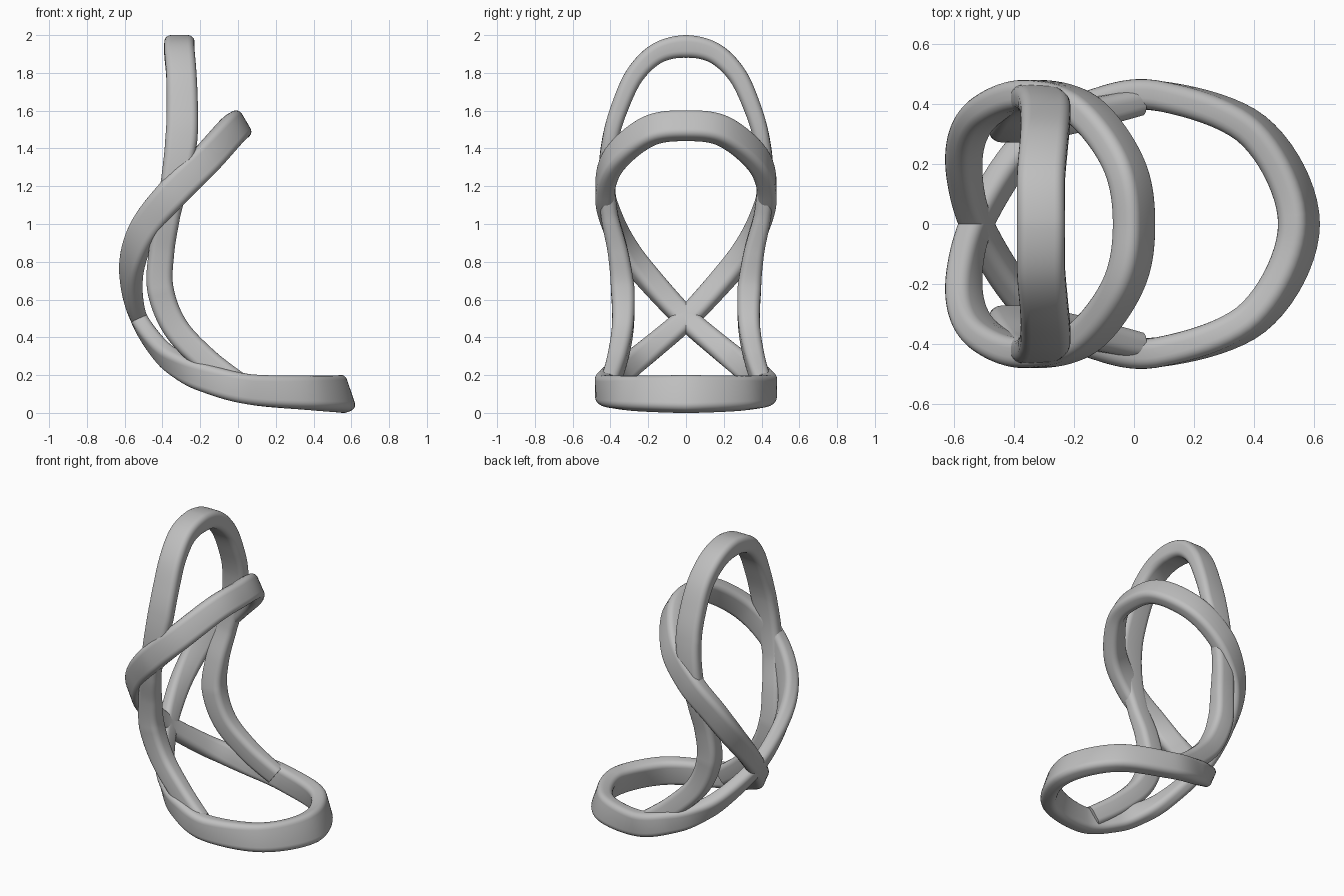
import bpy, bmesh, math
from mathutils import Vector

default = bpy.data.objects.get("Cube")
if default:
    bpy.data.objects.remove(default)

# One plain grey for the whole sculpture
grey = bpy.data.materials.new("plain_grey")
grey.use_nodes = True
colour = (0.52, 0.52, 0.52, 1)
grey.diffuse_color = colour
grey.node_tree.nodes["Principled BSDF"].inputs["Base Color"].default_value = colour

STEPS = 10        # samples between path points
RADIUS = 0.035    # rounding of the band edges


def flip(v):
    return Vector((v[0], -v[1], v[2]))


def catmull(a, b, c, d, t):
    return 0.5 * (2 * b + (c - a) * t + (2 * a - 5 * b + 4 * c - d) * t * t
                  + (3 * b - a - 3 * c + d) * t ** 3)


def key_at(keys, u):
    """Blend outward normal, width and thickness between keyed path positions."""
    spots = sorted(keys)
    for lo, hi in zip(spots, spots[1:]):
        if u <= hi:
            f = (u - lo) / (hi - lo)
            (n0, w0, t0), (n1, w1, t1) = keys[lo], keys[hi]
            return (Vector(n0).lerp(Vector(n1), f), w0 + (w1 - w0) * f, t0 + (t1 - t0) * f)
    return keys[spots[-1]]


def section(width, thick):
    """Rounded rectangle: (across, outward) offsets."""
    r = min(RADIUS, thick * 0.45)
    out = []
    for corner, (sx, sy) in enumerate([(1, 1), (-1, 1), (-1, -1), (1, -1)]):
        for i in range(6):
            a = math.pi / 2 * (corner + i / 5)
            out.append((sx * (width / 2 - r) + r * math.cos(a),
                        sy * (thick / 2 - r) + r * math.sin(a)))
    return out


def sweep(name, half, keys, closed):
    """Mirror the half path across y and sweep the band section along it."""
    half = [Vector(p) for p in half]
    last = len(half) - 1
    if closed:
        path = half + [flip(p) for p in half[-2:0:-1]]
    else:
        path = [flip(p) for p in half[:0:-1]] + half
    n = len(path)

    def point(i):
        return path[i % n] if closed else path[max(0, min(n - 1, i))]

    def sample(u):
        i = math.floor(u)
        return catmull(point(i - 1), point(i), point(i + 1), point(i + 2), u - i)

    bm = bmesh.new()
    rings = []
    count = n * STEPS if closed else (n - 1) * STEPS + 1
    for s in range(count):
        u = s / STEPS
        tangent = (sample(u + 0.02) - sample(u - 0.02)).normalized()
        mirrored = u > last if closed else u < last
        k = (2 * last - u if mirrored else u) if closed else abs(u - last)
        normal, width, thick = key_at(keys, k)
        normal = flip(normal) if mirrored else Vector(normal)
        across = tangent.cross(normal).normalized()
        outward = across.cross(tangent)
        centre = sample(u)
        rings.append([bm.verts.new(centre + across * a + outward * b)
                      for a, b in section(width, thick)])
    pairs = list(zip(rings, rings[1:]))
    if closed:
        pairs.append((rings[-1], rings[0]))
    else:
        bm.faces.new(rings[0])
        bm.faces.new(rings[-1])
    for r0, r1 in pairs:
        for j in range(len(r0)):
            m = (j + 1) % len(r0)
            bm.faces.new((r0[j], r0[m], r1[m], r1[j]))
    bmesh.ops.recalc_face_normals(bm, faces=bm.faces)
    mesh = bpy.data.meshes.new(name)
    bm.to_mesh(mesh)
    bm.free()
    mesh.materials.append(grey)
    obj = bpy.data.objects.new(name, mesh)
    bpy.context.collection.objects.link(obj)
    bpy.ops.object.select_all(action='DESELECT')
    obj.select_set(True)
    bpy.context.view_layer.objects.active = obj
    bpy.ops.object.shade_smooth_by_angle(angle=math.radians(50))


# Crossing band: upper loop, crossing point at the back, then the base ring
sweep("crossing_band", [
    (0, 0, 1.52), (-.035, .2, 1.49), (-.17, .38, 1.34), (-.34, .43, 1.17),
    (-.48, .385, 1), (-.55, .3, .84), (-.565, .17, .68), (-.525, 0, .5),
    (-.41, -.2, .33), (-.3, -.31, .245), (-.17, -.385, .185),
    (.06, -.43, .125), (.4, -.31, .105), (.55, 0, .1)],
    {0: ((.85, 0, .5), .16, .1), 3: ((0, 1, 0), .17, .1),
     7: ((-.92, 0, -.38), .12, .09), 11: ((0, -1, 0), .16, .1),
     13: ((.95, 0, .32), .2, .1)}, True)

# Tall arch whose legs curve forward into the base ring
sweep("tall_arch", [
    (-.31, 0, 1.94), (-.31, .15, 1.905), (-.3, .27, 1.79), (-.295, .35, 1.62),
    (-.3, .4, 1.45), (-.33, .42, 1.25), (-.37, .405, 1.05), (-.405, .36, .85),
    (-.41, .335, .65), (-.33, .335, .45), (-.17, .365, .28), (0, .405, .15)],
    {0: ((0, 0, 1), .16, .12), 2: ((0, .8, .6), .16, .1),
     4: ((0, 1, 0), .17, .085), 6: ((0, 1, 0), .13, .09),
     8: ((0, 1, 0), .14, .125), 11: ((0, 1, 0), .13, .09)}, False)
